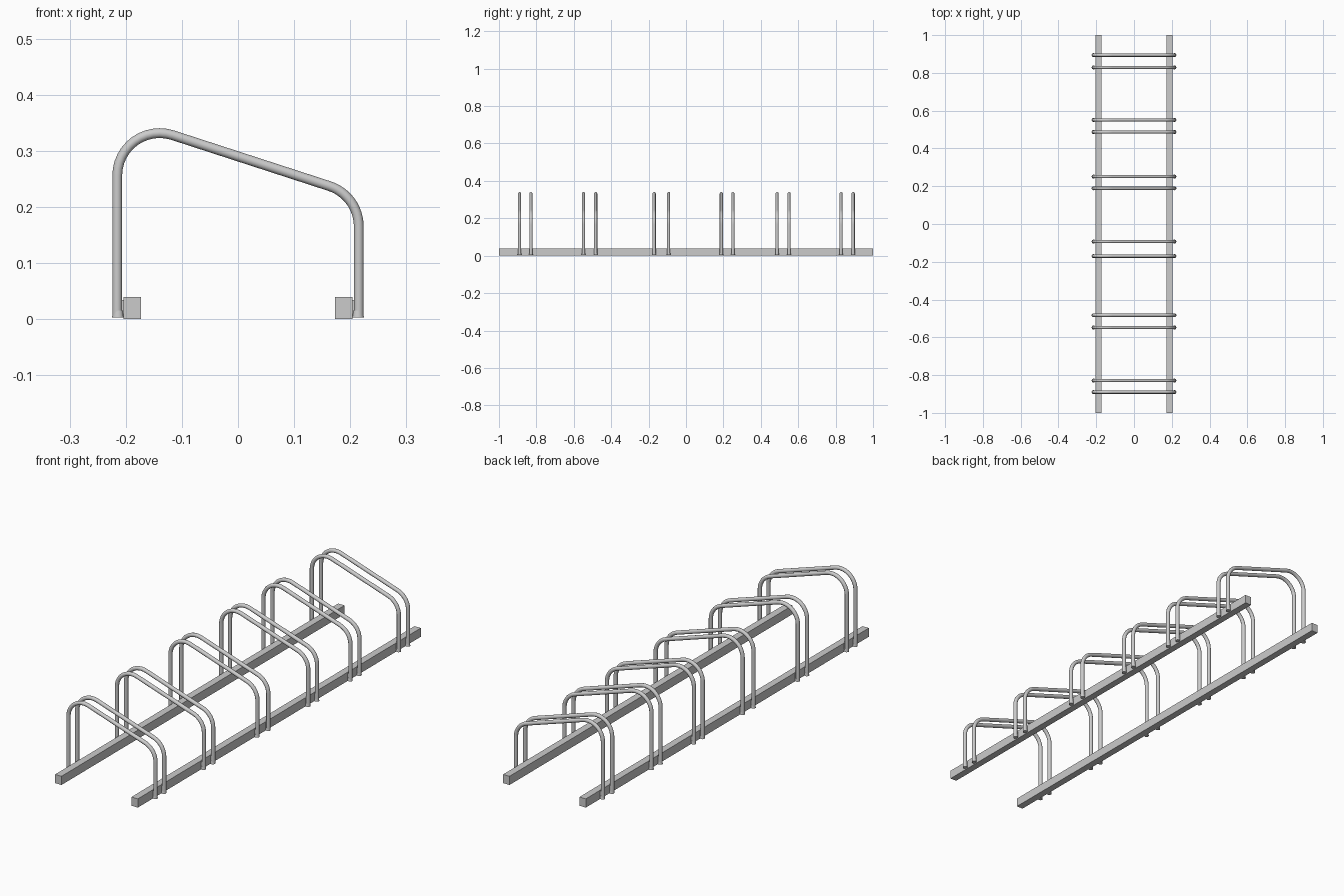
import bpy, bmesh, math
from mathutils import Matrix

if "Cube" in bpy.data.objects:
    bpy.data.objects.remove(bpy.data.objects["Cube"])

LEG_X, BEND_R, TUBE_R = 0.2152, 0.0755, 0.0087
RAIL_IN, RAIL_OUT, RAIL_H = 0.173, 0.2045, 0.039
SLOPE = math.radians(18)
HOOP_Y = [-0.89, -0.829, -0.548, -0.483, -0.17, -0.093,
          0.189, 0.251, 0.487, 0.551, 0.829, 0.894]


def link(name, data, loc=(0, 0, 0)):
    ob = bpy.data.objects.new(name, data)
    ob.location = loc
    bpy.context.collection.objects.link(ob)
    return ob


def box_mesh(name, size):
    me = bpy.data.meshes.new(name)
    bm = bmesh.new()
    bmesh.ops.create_cube(bm, size=1, matrix=Matrix.Diagonal((*size, 1)))
    bm.to_mesh(me)
    bm.free()
    return me


def smooth(ob):
    bpy.ops.object.select_all(action='DESELECT')
    ob.select_set(True)
    bpy.context.view_layer.objects.active = ob
    bpy.ops.object.shade_smooth_by_angle(angle=math.radians(40))


def arc(cx, cz, a0, a1, n=12):
    return [(cx + BEND_R * math.cos(a0 + (a1 - a0) * i / n), 0,
             cz + BEND_R * math.sin(a0 + (a1 - a0) * i / n)) for i in range(n + 1)]


# Two square ground rails
rail = box_mesh("rail", (RAIL_OUT - RAIL_IN, 2, RAIL_H))
for side, label in ((-1, "left"), (1, "right")):
    link(label + "_rail", rail, (side * (RAIL_IN + RAIL_OUT) / 2, 0, RAIL_H / 2))

# Hoop path: tall leg, bend, sloping top bar, bend, short leg
cx = LEG_X - BEND_R
z_left = 0.256
z_right = z_left - math.tan(SLOPE) * 2 * cx
top = math.pi / 2 - SLOPE
path = ([(-LEG_X, 0, 0.003)] + arc(-cx, z_left, math.pi, top)
        + arc(cx, z_right, top, 0) + [(LEG_X, 0, 0.003)])

curve = bpy.data.curves.new("hoop", 'CURVE')
curve.dimensions = '3D'
curve.bevel_depth = TUBE_R
curve.bevel_resolution = 4
curve.use_fill_caps = True
spline = curve.splines.new('POLY')
spline.points.add(len(path) - 1)
for p, co in zip(spline.points, path):
    p.co = (*co, 1)
first = link("wheel_hoop", curve, (0, HOOP_Y[0], 0))
bpy.context.view_layer.objects.active = first
first.select_set(True)
bpy.ops.object.convert(target='MESH')
first = bpy.context.view_layer.objects.active
smooth(first)
for y in HOOP_Y[1:]:
    link("wheel_hoop", first.data, (0, y, 0))

# Foot collar at each leg end, and weld block joining the leg to its rail
collar = bpy.data.meshes.new("foot_collar")
bm = bmesh.new()
bmesh.ops.create_cone(bm, cap_ends=True, segments=16, radius1=0.0105,
                      radius2=TUBE_R, depth=0.012)
bm.to_mesh(collar)
bm.free()
weld = box_mesh("weld_block", (0.014, 0.008, 0.03))
for y in HOOP_Y:
    for side in (-1, 1):
        c = link("foot_collar", collar, (side * 0.2138, y, 0.009))
        link("weld_block", weld, (side * 0.209, y, 0.019))
smooth(c)
